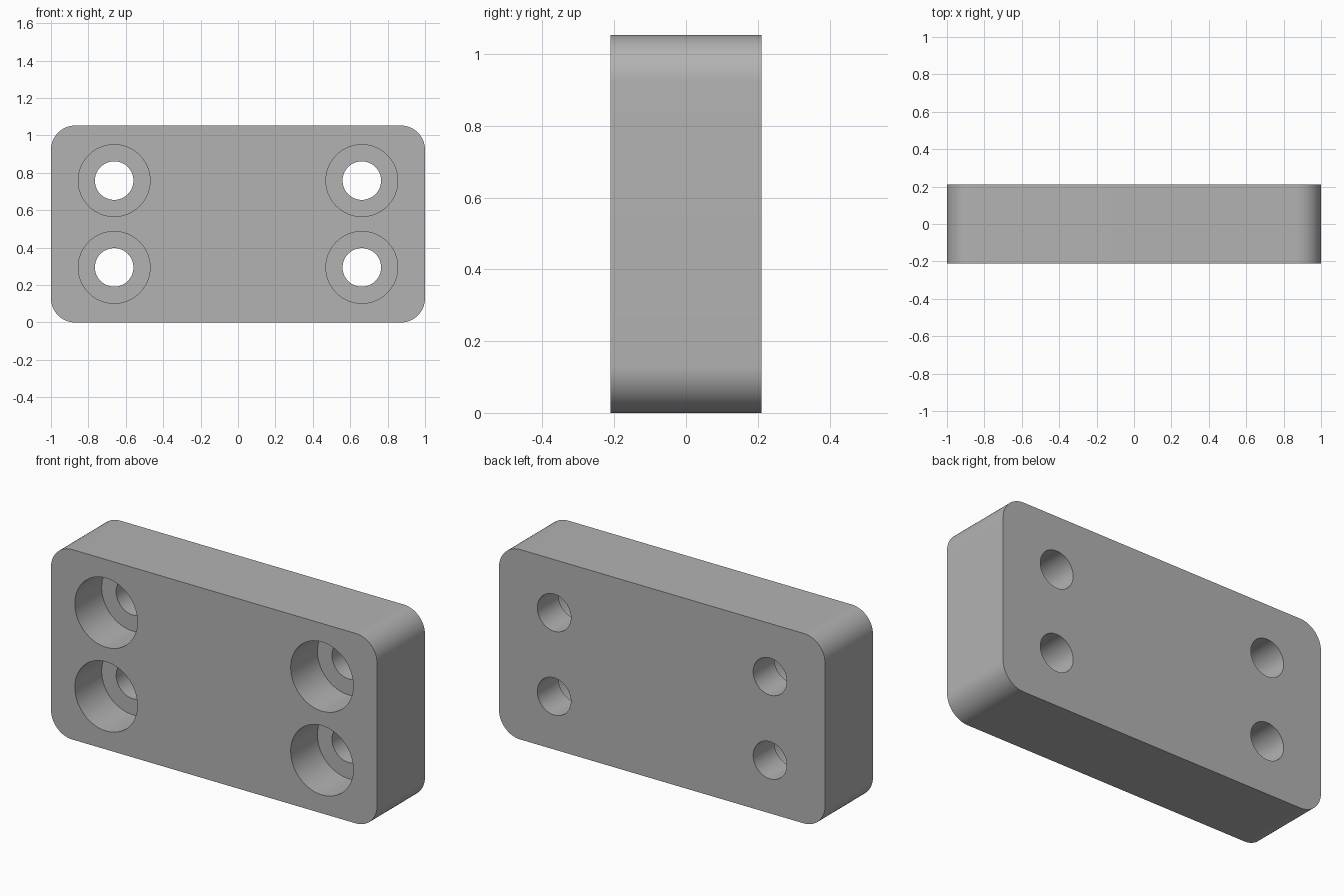
import bpy, bmesh, math
from mathutils import Matrix

if "Cube" in bpy.data.objects:
    bpy.data.objects.remove(bpy.data.objects["Cube"])

WIDTH, DEPTH, HEIGHT = 2.0, 0.42, 1.053
CORNER = 0.13
HOLE_X, HOLE_Z = 0.662, 0.232
BORE_R, HOLE_R, BORE_DEPTH = 0.192, 0.103, 0.235

grey = bpy.data.materials.new("plain grey")
grey.diffuse_color = (0.45, 0.45, 0.45, 1)
grey.use_nodes = True
grey.node_tree.nodes["Principled BSDF"].inputs["Base Color"].default_value = grey.diffuse_color


def make_object(name, bm):
    bmesh.ops.recalc_face_normals(bm, faces=bm.faces)
    mesh = bpy.data.meshes.new(name)
    bm.to_mesh(mesh)
    bm.free()
    mesh.materials.append(grey)
    obj = bpy.data.objects.new(name, mesh)
    bpy.context.collection.objects.link(obj)
    return obj


def add_cylinder(bm, x, z, radius, y0, y1):
    place = Matrix.Translation((x, (y0 + y1) / 2, z)) @ Matrix.Rotation(math.pi / 2, 4, 'X')
    bmesh.ops.create_cone(bm, cap_ends=True, segments=64, radius1=radius,
                          radius2=radius, depth=y1 - y0, matrix=place)


# Block: rounded rectangle extruded from front to back
bm = bmesh.new()
outline = []
for i, (sx, sz) in enumerate([(1, 1), (-1, 1), (-1, -1), (1, -1)]):
    for k in range(17):
        a = (i + k / 16) * math.pi / 2
        x = sx * (WIDTH / 2 - CORNER) + CORNER * math.cos(a)
        z = HEIGHT / 2 + sz * (HEIGHT / 2 - CORNER) + CORNER * math.sin(a)
        outline.append(bm.verts.new((x, -DEPTH / 2, z)))
front = bm.faces.new(outline)
extruded = bmesh.ops.extrude_face_region(bm, geom=[front], use_keep_orig=True)
back = [v for v in extruded["geom"] if isinstance(v, bmesh.types.BMVert)]
bmesh.ops.translate(bm, verts=back, vec=(0, DEPTH, 0))
block = make_object("mounting_block", bm)

# Cutters: wide counterbores from the front, narrow holes right through
holes, bores = bmesh.new(), bmesh.new()
for sx in (-1, 1):
    for sz in (-1, 1):
        x, z = sx * HOLE_X, HEIGHT / 2 + sz * HOLE_Z
        add_cylinder(holes, x, z, HOLE_R, -0.4, 0.4)
        add_cylinder(bores, x, z, BORE_R, -0.4, -DEPTH / 2 + BORE_DEPTH)
cutters = [make_object("counterbore_cutter", bores), make_object("bolt_hole_cutter", holes)]

bpy.context.view_layer.objects.active = block
block.select_set(True)
for cutter in cutters:
    cut = block.modifiers.new(cutter.name, 'BOOLEAN')
    cut.operation = 'DIFFERENCE'
    cut.solver = 'EXACT'
    cut.object = cutter
    bpy.ops.object.modifier_apply(modifier=cut.name)
for cutter in cutters:
    bpy.data.objects.remove(cutter)

# Smooth the rounded walls, keep the rims sharp
bpy.ops.object.shade_smooth_by_angle(angle=math.radians(30))
